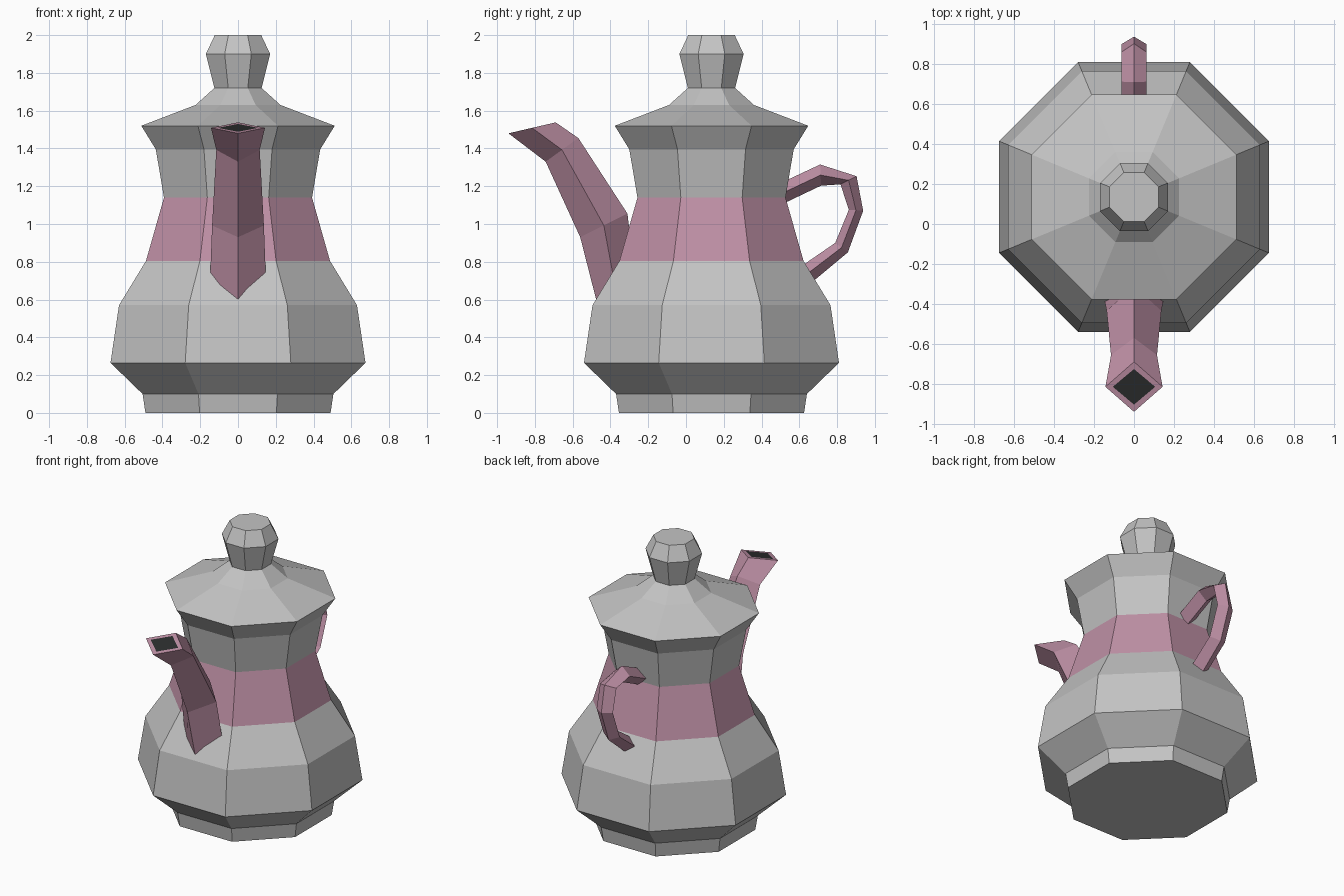
import bpy, bmesh, math

if "Cube" in bpy.data.objects:
    bpy.data.objects.remove(bpy.data.objects["Cube"])

def material(name, rgb):
    m = bpy.data.materials.new(name)
    m.diffuse_color = (*rgb, 1)
    m.use_nodes = True
    m.node_tree.nodes["Principled BSDF"].inputs["Base Color"].default_value = m.diffuse_color
    return m

GREY = material("warm grey", (0.55, 0.55, 0.55))
PINK = material("dusty pink", (0.52, 0.28, 0.38))
DARK = material("dark opening", (0.025, 0.027, 0.027))
CENTRE_Y = 0.135

def skin(name, rings, mats):
    """Bridge equal-sized closed rings of points and cap both ends."""
    bm = bmesh.new()
    loops = [[bm.verts.new(p) for p in ring] for ring in rings]
    n = len(loops[0])
    for a, b in zip(loops, loops[1:]):
        for i in range(n):
            j = (i + 1) % n
            bm.faces.new((a[i], a[j], b[j], b[i]))
    bm.faces.new(loops[0][::-1])
    bm.faces.new(loops[-1])
    bmesh.ops.recalc_face_normals(bm, faces=bm.faces)
    me = bpy.data.meshes.new(name)
    bm.to_mesh(me)
    bm.free()
    for m in mats:
        me.materials.append(m)
    ob = bpy.data.objects.new(name, me)
    bpy.context.collection.objects.link(ob)
    return ob

def octagon(apothem, z):
    r = apothem / math.cos(math.pi / 8)
    angles = [math.pi / 8 + k * math.pi / 4 for k in range(8)]
    return [(r * math.cos(a), CENTRE_Y + r * math.sin(a), z) for a in angles]

def diamond(oy, oz, iy, iz, hx):
    """Four-cornered section: outer ridge, side, inner ridge, side."""
    my, mz = (oy + iy) / 2, (oz + iz) / 2
    return [(0, oy, oz), (hx, my, mz), (0, iy, iz), (-hx, my, mz)]

# Pot body with the pink waist band
body_profile = [(0.49, 0), (0.505, 0.10), (0.675, 0.265), (0.63, 0.57),
                (0.487, 0.805), (0.392, 1.14), (0.435, 1.395), (0.512, 1.52)]
body = skin("pot_body", [octagon(*p) for p in body_profile], [GREY, PINK])
for f in body.data.polygons:
    f.material_index = int(0.81 < f.center.z < 1.13)

# Lid and knob
lid_profile = [(0.512, 1.52), (0.225, 1.63), (0.125, 1.72)]
skin("lid", [octagon(*p) for p in lid_profile], [GREY])
knob_profile = [(0.125, 1.72), (0.17, 1.90), (0.123, 2.0)]
skin("lid_knob", [octagon(*p) for p in knob_profile], [GREY])

# Spout, with an inset dark opening at the tip
spout_sections = [(-0.445, 0.48, -0.25, 0.56, 0.155),
                  (-0.56, 0.93, -0.31, 1.055, 0.137),
                  (-0.743, 1.33, -0.57, 1.455, 0.115),
                  (-0.94, 1.48, -0.69, 1.538, 0.143)]
spout = skin("spout", [diamond(*s) for s in spout_sections], [PINK, DARK])
bm = bmesh.new()
bm.from_mesh(spout.data)
tip = max(bm.faces, key=lambda f: f.calc_center_median().z)
bmesh.ops.inset_region(bm, faces=[tip], thickness=0.037, depth=0)
tip.material_index = 1
bm.to_mesh(spout.data)
bm.free()

# Handle loop
handle_sections = [(0.45, 1.193, 0.45, 1.077, 0.063),
                   (0.71, 1.315, 0.715, 1.203, 0.063),
                   (0.903, 1.253, 0.818, 1.21, 0.063),
                   (0.938, 1.07, 0.862, 1.075, 0.063),
                   (0.857, 0.85, 0.79, 0.90, 0.063),
                   (0.60, 0.636, 0.55, 0.735, 0.063)]
skin("handle", [diamond(*s) for s in handle_sections], [PINK])
